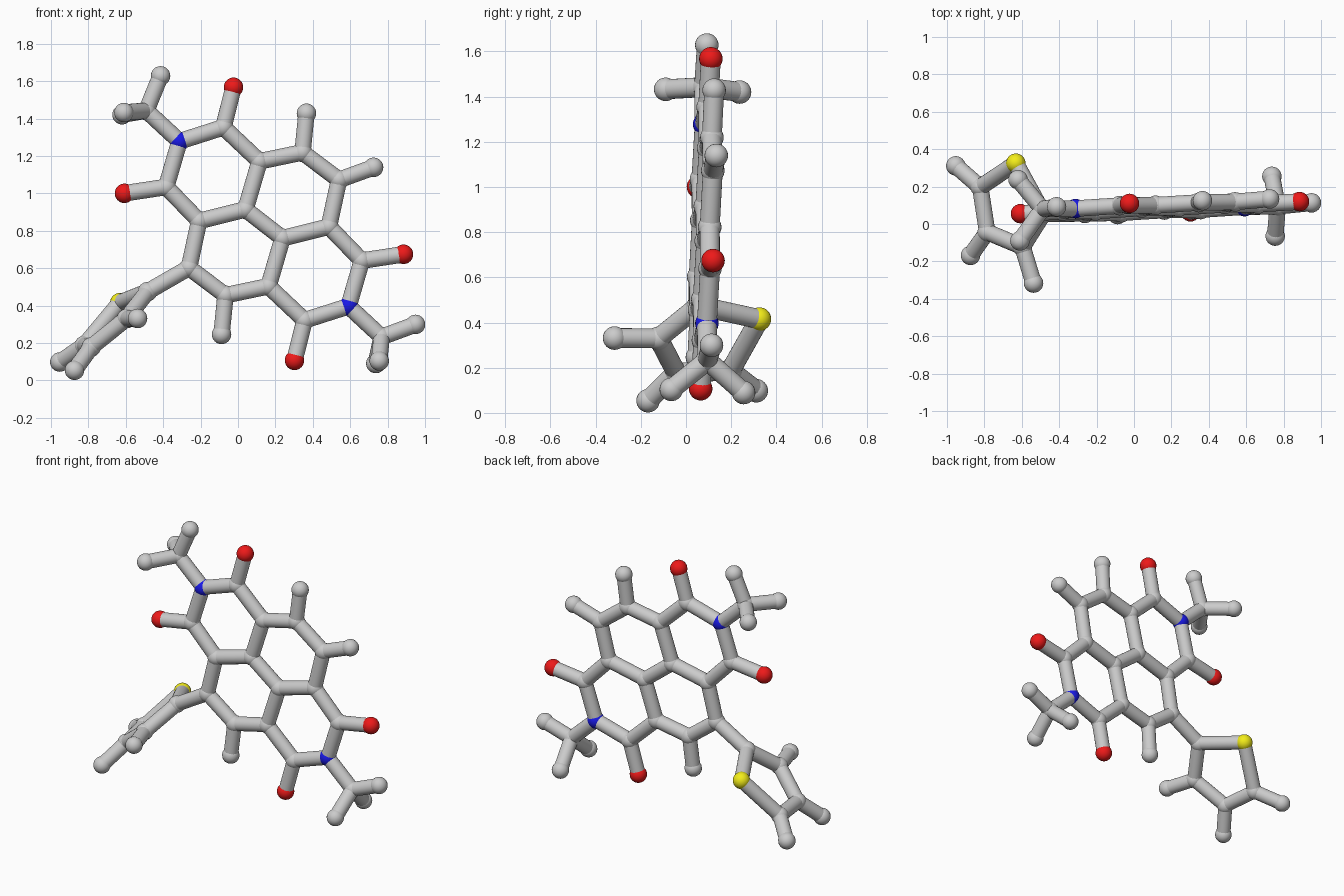
import bpy, bmesh
from mathutils import Vector

if "Cube" in bpy.data.objects:
    bpy.data.objects.remove(bpy.data.objects["Cube"])

ATOM_R, BOND_R = 0.052, 0.044
CX, CZ = 0.139, 0.837          # twofold symmetry centre of the fused core


def material(name, rgb):
    m = bpy.data.materials.new(name)
    m.diffuse_color = (*rgb, 1)
    m.use_nodes = True
    m.node_tree.nodes["Principled BSDF"].inputs["Base Color"].default_value = m.diffuse_color
    return m


MATS = {"oxygen": material("red", (0.85, 0.01, 0.01)),
        "nitrogen": material("blue", (0.01, 0.01, 0.8)),
        "sulfur": material("yellow", (0.9, 0.85, 0.01))}


def flat(x, z):
    """Point on the slightly tilted plane of the core."""
    return Vector((x, 0.0445 + 0.0525 * x + 0.0426 * z, z))


atoms, bonds = {}, []

# Half of the core; the other half is the same turned by 180 degrees
half = {
    "nitrogen": (-0.313, 1.278), "carbon_a": (-0.078, 1.353),
    "oxygen_a": (-0.024, 1.567), "carbon_b": (-0.384, 1.034),
    "oxygen_b": (-0.607, 1.000), "carbon_ring_a": (0.115, 1.171),
    "carbon_ring_b": (-0.208, 0.852), "carbon_mid": (0.040, 0.914),
    "carbon_p": (0.345, 1.219), "carbon_q": (0.540, 1.072),
    "hydrogen_p": (0.366, 1.428), "carbon_methyl": (-0.490, 1.442),
}
half_bonds = ["nitrogen carbon_a carbon_ring_a carbon_mid carbon_ring_b carbon_b nitrogen",
              "carbon_a oxygen_a", "carbon_b oxygen_b", "nitrogen carbon_methyl",
              "carbon_ring_a carbon_p carbon_q", "carbon_p hydrogen_p"]
for s in "12":
    for name, (x, z) in half.items():
        atoms[f"{name}_{s}"] = flat(x, z) if s == "1" else flat(2 * CX - x, 2 * CZ - z)
    for chain in half_bonds:
        c = [f"{n}_{s}" for n in chain.split()]
        bonds += zip(c, c[1:])
bonds += [("carbon_mid_1", "carbon_mid_2"), ("carbon_q_1", "carbon_ring_b_2"),
          ("carbon_q_2", "carbon_ring_b_1")]

# Hydrogens of the two methyl ends and the remaining core hydrogen
ends = {
    "carbon_methyl_1": [(-0.414, 0.092, 1.628), (-0.61, -0.09, 1.432), (-0.62, 0.237, 1.42)],
    "carbon_methyl_2": [(0.949, 0.113, 0.299), (0.755, -0.065, 0.104), (0.737, 0.255, 0.09)],
    "carbon_q_1": [(0.725, 0.134, 1.139)],
}

# Five-membered side ring, twisted out of the core plane
atoms.update({
    "carbon_side_a": Vector((-0.484, 0.055, 0.474)),
    "sulfur": Vector((-0.632, 0.325, 0.415)),
    "carbon_side_d": Vector((-0.822, 0.197, 0.187)),
    "carbon_side_c": Vector((-0.785, -0.043, 0.178)),
    "carbon_side_b": Vector((-0.596, -0.122, 0.33)),
})
ring = ["carbon_side_" + k for k in "abcd"] + ["sulfur", "carbon_side_a"]
bonds += list(zip(ring, ring[1:])) + [("carbon_q_2", "carbon_side_a")]
ends.update({
    "carbon_side_b": [(-0.537, -0.316, 0.331)],
    "carbon_side_c": [(-0.874, -0.168, 0.054)],
    "carbon_side_d": [(-0.953, 0.311, 0.098)],
})
for carbon, points in ends.items():
    for i, p in enumerate(points):
        h = f"hydrogen_{carbon}_{i + 1}"
        atoms[h] = Vector(p)
        bonds.append((carbon, h))


def add(name, mesh):
    ob = bpy.data.objects.new(name, mesh)
    bpy.context.collection.objects.link(ob)
    return ob


def finish(bm, name, mat=None):
    for f in bm.faces:
        f.smooth = len(f.verts) <= 4
    me = bpy.data.meshes.new(name)
    bm.to_mesh(me)
    bm.free()
    if mat:
        me.materials.append(mat)
    return me


def ball_mesh(kind):
    bm = bmesh.new()
    bmesh.ops.create_uvsphere(bm, u_segments=24, v_segments=16, radius=ATOM_R)
    return finish(bm, kind + "_ball", MATS.get(kind))


# Atom balls, one shared mesh per element
balls = {k: ball_mesh(k) for k in ("carbon", "hydrogen", "oxygen", "nitrogen", "sulfur")}
for name, p in atoms.items():
    add(name, balls[name.split("_")[0]]).location = p

# Bond rods, one shared unit cylinder stretched between atom centres
bm = bmesh.new()
bmesh.ops.create_cone(bm, cap_ends=True, segments=24, radius1=BOND_R, radius2=BOND_R, depth=1)
rod = finish(bm, "bond_rod")
for i, (a, b) in enumerate(bonds):
    d = atoms[b] - atoms[a]
    ob = add(f"bond_{i + 1}", rod)
    ob.location = (atoms[a] + atoms[b]) / 2
    ob.rotation_mode = "QUATERNION"
    ob.rotation_quaternion = d.to_track_quat("Z", "Y")
    ob.scale = (1, 1, d.length)
